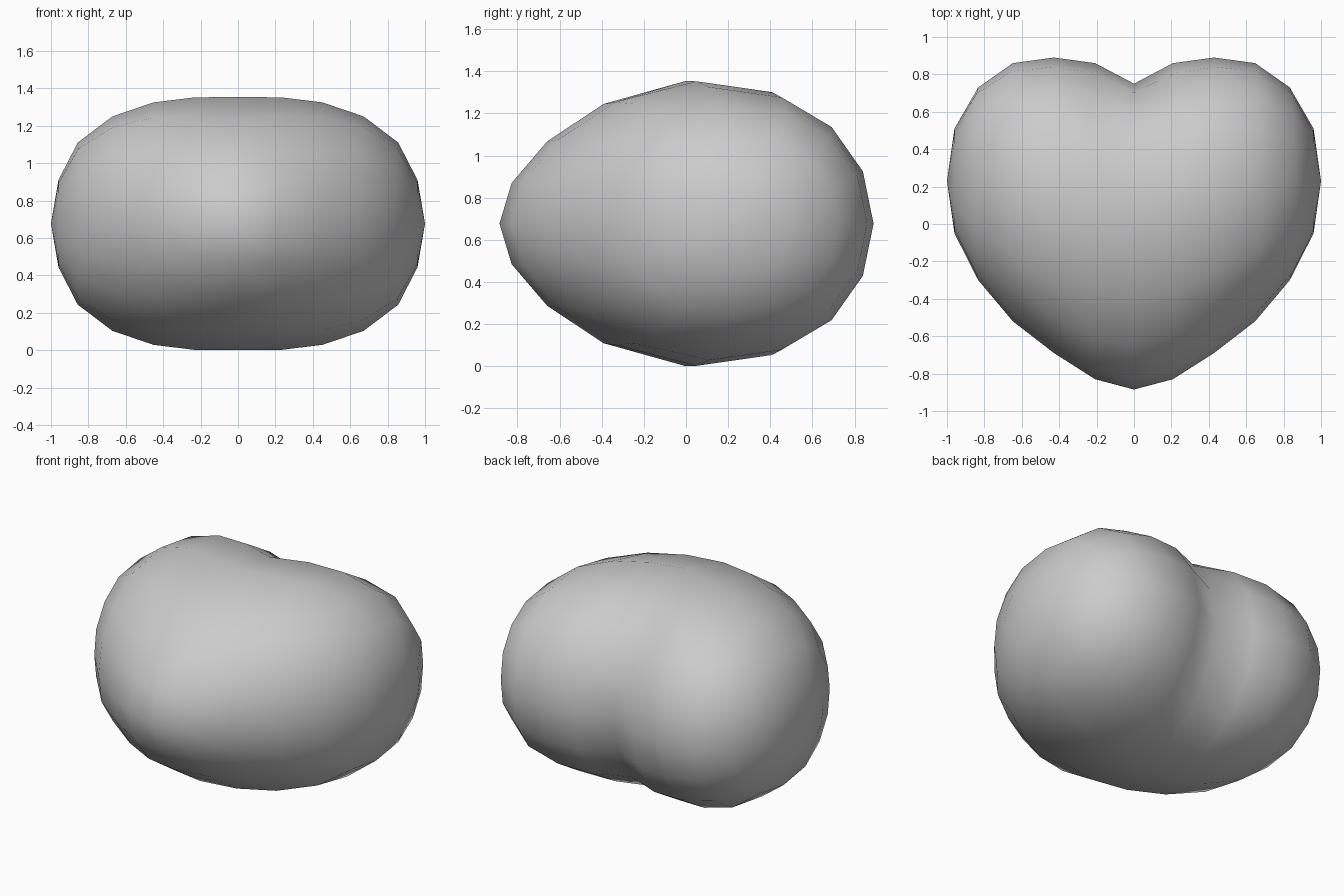
import bpy, bmesh, math

if "Cube" in bpy.data.objects:
    bpy.data.objects.remove(bpy.data.objects["Cube"])

# Cross-sections of the right half: x, back y, front y, y of the crest, half height
SLICES = [
    (0.00, 0.75, -0.885, 0.00, 0.677),
    (0.22, 0.86, -0.83, 0.05, 0.675),
    (0.44, 0.89, -0.69, 0.11, 0.648),
    (0.66, 0.86, -0.52, 0.17, 0.573),
    (0.845, 0.73, -0.30, 0.21, 0.433),
    (0.96, 0.51, -0.05, 0.23, 0.233),
]
SIDES = 16
MID_Z = 0.677


def ring(bm, side, x, back, front, crest, height):
    verts = []
    for k in range(SIDES):
        a = 2 * math.pi * k / SIDES
        c, s = math.cos(a), math.sin(a)
        reach = (back - crest) if c > 0 else (crest - front)
        y = crest + reach * math.copysign(abs(c) ** 0.85, c) if abs(c) > 1e-6 else crest
        # the heart gets thinner towards its pointed front
        t = min(y, 0)
        taper = 1 + 0.17 * t - 0.17 * t * t
        bow = 0.012 * (abs(s) * 2 - 1) if 0 < x < 0.9 else 0
        verts.append(bm.verts.new((side * (x + bow), y, MID_Z + height * s * taper)))
    return verts


# Heart: rings from the left pole to the right pole
bm = bmesh.new()
rings = [ring(bm, -1, *s) for s in reversed(SLICES[1:])]
rings += [ring(bm, 1, *s) for s in SLICES]
for a, b in zip(rings, rings[1:]):
    for k in range(SIDES):
        n = (k + 1) % SIDES
        bm.faces.new((a[k], a[n], b[n], b[k]))
for side, r in ((-1, rings[0]), (1, rings[-1])):
    pole = bm.verts.new((side, 0.23, MID_Z))
    for k in range(SIDES):
        bm.faces.new((r[k], r[(k + 1) % SIDES], pole))
bmesh.ops.recalc_face_normals(bm, faces=bm.faces)
for f in bm.faces:
    f.smooth = True

mesh = bpy.data.meshes.new("heart")
bm.to_mesh(mesh)
bm.free()
heart = bpy.data.objects.new("heart", mesh)
bpy.context.collection.objects.link(heart)
